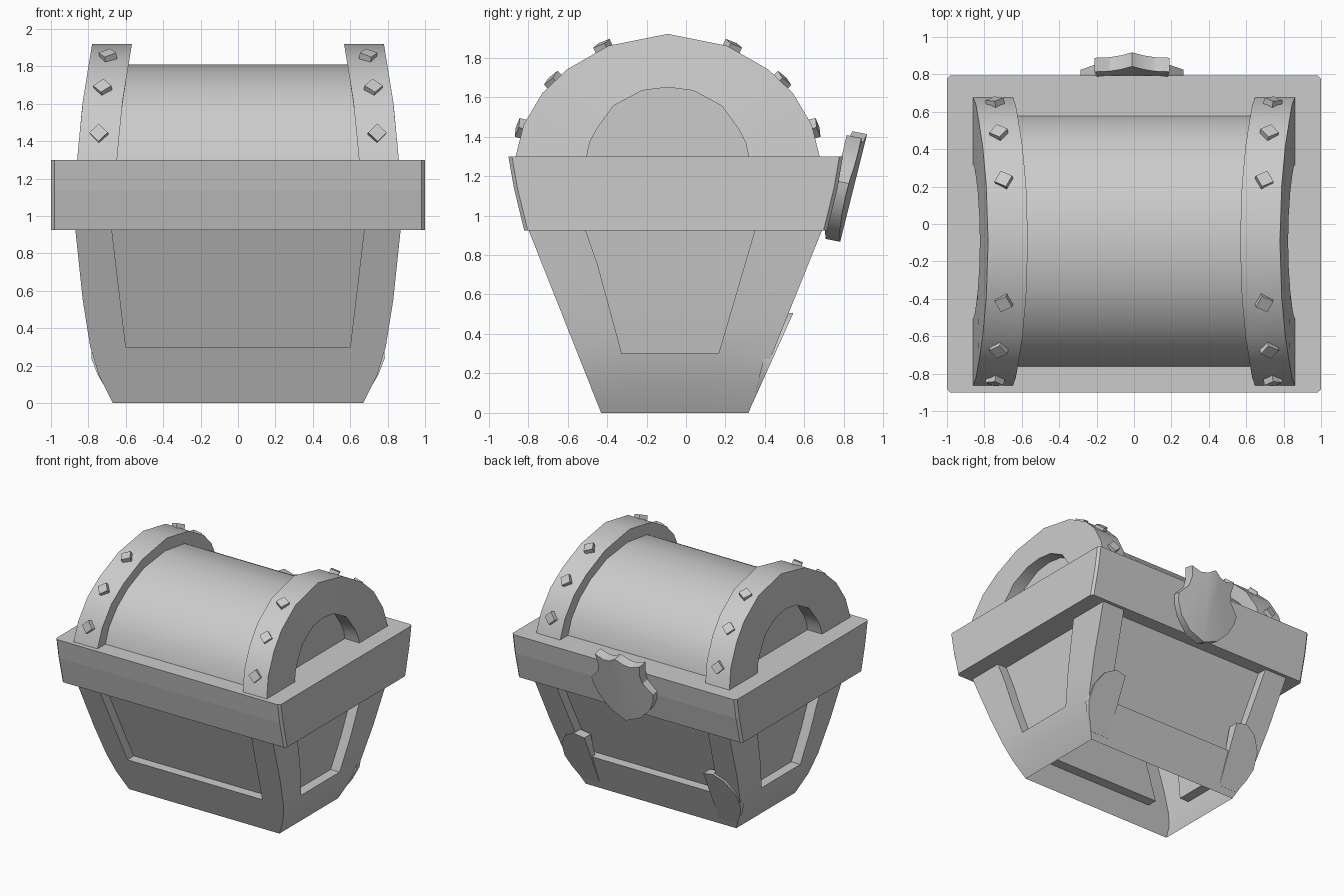
import bpy, bmesh, math
from mathutils import Vector, Matrix

if "Cube" in bpy.data.objects:
    bpy.data.objects.remove(bpy.data.objects["Cube"])

YC = -0.093  # centre line of the lid in y


def lerp(table, z):
    for (z0, a), (z1, b) in zip(table, table[1:]):
        if z <= z1:
            return a + (b - a) * (z - z0) / (z1 - z0)
    return table[-1][1]


def finish(name, bm, angle=35):
    bmesh.ops.remove_doubles(bm, verts=bm.verts, dist=1e-4)
    bmesh.ops.recalc_face_normals(bm, faces=bm.faces)
    me = bpy.data.meshes.new(name)
    bm.to_mesh(me)
    bm.free()
    for p in me.polygons:
        p.use_smooth = True
    me.set_sharp_from_angle(angle=math.radians(angle))
    ob = bpy.data.objects.new(name, me)
    bpy.context.collection.objects.link(ob)
    return ob


def loft(bm, loops, closed=True, cap_start=False, cap_end=False):
    rows = [[bm.verts.new(p) for p in lp] for lp in loops]
    n = len(rows[0])
    for a, b in zip(rows, rows[1:]):
        for i in range(n if closed else n - 1):
            j = (i + 1) % n
            bm.faces.new((a[i], a[j], b[j], b[i]))
    if cap_start:
        bm.faces.new(rows[0])
    if cap_end:
        bm.faces.new(rows[-1])


# --- chest body: open-bottomed flared shell with recessed wall panels
HX = [(0, .67), (.15, .745), (.3, .79), (.55, .83), (.93, .87)]
LEVELS = [0, .15, .3, .42, .55, .75, .93]


def hx(z): return lerp(HX, z)
def y_front(z): return -.43 - .397 * z
def y_back(z): return .317 + .402 * z


def wall(bm, place, left, right, panel_left, panel_right, depth=.08):
    def quad(*pts):
        bm.faces.new([bm.verts.new(place(*p)) for p in pts])
    for z0, z1 in zip(LEVELS, LEVELS[1:]):
        l0, l1, r0, r1 = left(z0), left(z1), right(z0), right(z1)
        a0, a1, b0, b1 = panel_left(z0), panel_left(z1), panel_right(z0), panel_right(z1)
        quad((l0, z0, 0), (a0, z0, 0), (a1, z1, 0), (l1, z1, 0))
        quad((b0, z0, 0), (r0, z0, 0), (r1, z1, 0), (b1, z1, 0))
        d = depth if z0 >= .3 else 0
        quad((a0, z0, d), (b0, z0, d), (b1, z1, d), (a1, z1, d))
        if d:
            quad((a0, z0, 0), (a0, z0, d), (a1, z1, d), (a1, z1, 0))
            quad((b0, z0, d), (b0, z0, 0), (b1, z1, 0), (b1, z1, d))
        if z0 == .3:
            quad((a0, z0, 0), (b0, z0, 0), (b0, z0, d), (a0, z0, d))


bm = bmesh.new()
px = lambda z: lerp([(0, .56), (.3, .6), (.93, .675)], z)
neg = lambda f: (lambda z: -f(z))
wall(bm, lambda u, z, d: (u, y_front(z) + d, z), neg(hx), hx, neg(px), px)
wall(bm, lambda u, z, d: (u, y_back(z) - d, z), neg(hx), hx, neg(px), px)
for s in (-1, 1):
    wall(bm, lambda u, z, d: (s * (hx(z) - d), u, z), y_front, y_back,
         lambda z: lerp([(0, -.25), (.3, -.325), (.76, -.45), (.93, -.51)], z),
         lambda z: lerp([(0, .09), (.3, .165), (.93, .35)], z))
finish("chest_body", bm, 30)

# --- heavy rim with tapered front and back and chamfered corners
bm = bmesh.new()
loops = []
for z, y0, y1 in ((.925, -.82, .715), (1.14, -.872, .768), (1.3, -.9, .795)):
    c = .018
    loops.append([(-1 + c, y0, z), (1 - c, y0, z), (1, y0 + c, z), (1, y1 - c, z),
                  (1 - c, y1, z), (-1 + c, y1, z), (-1, y1 - c, z), (-1, y0 + c, z)])
loft(bm, loops, cap_start=True, cap_end=True)
finish("rim", bm, 3)

# --- lid profiles: half widths and heights, mirrored about the lid centre
BAND = [(.77, 1.3), (.73, 1.46), (.635, 1.62), (.51, 1.74), (.30, 1.86), (0, 1.92)]
BARREL = [(.67, 1.3), (.64, 1.43), (.555, 1.56), (.44, 1.67), (.26, 1.77), (0, 1.81)]
OPENING = [(.41, 1.3), (.395, 1.37), (.36, 1.437), (.275, 1.555), (.13, 1.633), (0, 1.65)]


def arch(half, x_of_z):
    pts = [(-w, z) for w, z in half] + [(w, z) for w, z in half[-2::-1]]
    return [(x_of_z(z), YC + w, z) for w, z in pts]


def x_out(z): return lerp([(1.3, .86), (1.6, .832), (1.92, .78)], z)
def x_in(z): return x_out(z) - .213


bm = bmesh.new()
loft(bm, [arch(BARREL, lambda z: -.67), arch(BARREL, lambda z: .67)], closed=False)
finish("lid_barrel", bm)

# --- arched end bands with a recessed end panel
for s, side in ((-1, "left"), (1, "right")):
    bm = bmesh.new()
    loft(bm, [arch(BARREL, lambda z: s * x_in(z)),
              arch(BAND, lambda z: s * x_in(z)),
              arch(BAND, lambda z: s * x_out(z)),
              arch(OPENING, lambda z: s * x_out(z)),
              arch(OPENING, lambda z: s * .73)], closed=False, cap_end=True)
    finish("end_band_" + side, bm)

# --- diamond studs on the bands
bm = bmesh.new()
for s in (-1, 1):
    for f in (-1, 1):
        for x, w, z, slope in ((.742, .738, 1.44, 15), (.722, .575, 1.68, 45), (.695, .325, 1.85, 64)):
            n = Vector((.15 * s, f * math.cos(math.radians(slope)),
                        math.sin(math.radians(slope)))).normalized()
            rot = n.to_track_quat('Z', 'X').to_matrix().to_4x4()
            m = (Matrix.Translation((s * x, YC + f * w, z)) @ rot
                 @ Matrix.Rotation(math.radians(45), 4, 'Z')
                 @ Matrix.Diagonal((.07, .07, .05, 1)))
            bmesh.ops.create_cube(bm, size=1, matrix=m)
finish("band_studs", bm)

# --- shield-shaped lock plate on the back, bowed along its middle
half = [(0, .27), (.06, .235), (.12, .225), (.2, .25), (.185, .17), (.2, .1), (.275, .02),
        (.265, -.04), (.22, -.13), (.13, -.22), (0, -.275)]
outline = half + [(-x, z) for x, z in half[-2:0:-1]]


def plate_point(x, z, off):
    bow = .03 * (1 - min(1, abs(x) / .25))
    return (x - .01, .755 + .25 * z + off + bow, 1.155 + z - .2 * off)


bm = bmesh.new()
loft(bm, [[plate_point(x, z, o) for x, z in outline] for o in (-.01, .065)])
for o in (-.01, .065):  # two faces meeting at the crest
    for s in (-1, 1):
        bm.faces.new([bm.verts.new(plate_point(s * x, z, o)) for x, z in half])
finish("lock_plate", bm, 25)

# --- curved corner guards low on the back
guard = [(.53, .05), (.53, .49), (.62, .505), (.71, .46), (.775, .36), (.785, .24),
         (.75, .15), (.69, .05)]
for s, side in ((-1, "left"), (1, "right")):
    bm = bmesh.new()
    loft(bm, [[(s * x, y_back(z) + o * max(0, z - .03) / .45, z) for x, z in guard]
              for o in (-.06, .022)], cap_start=True, cap_end=True)
    finish("corner_guard_" + side, bm)
